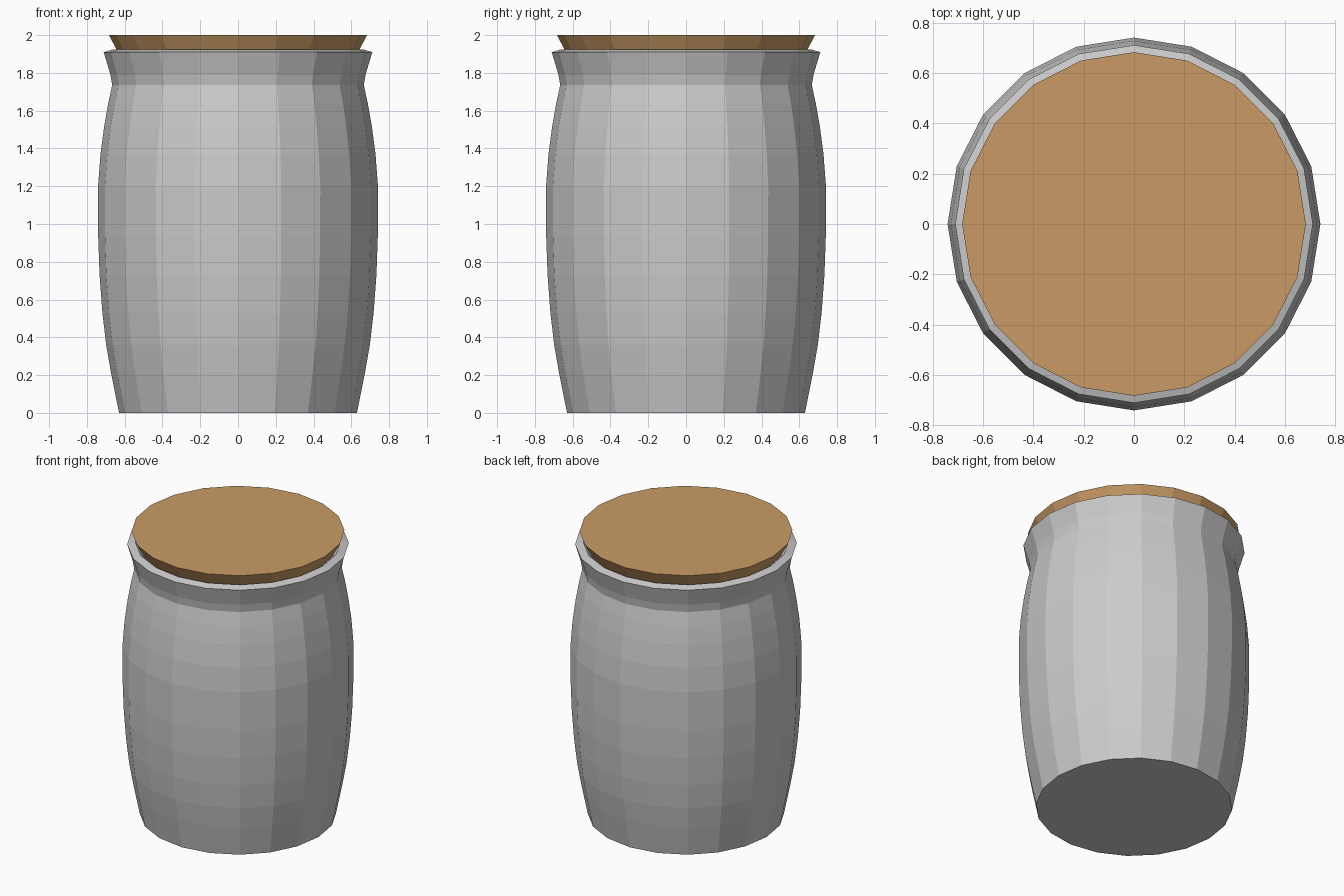
import bpy, bmesh, math

if "Cube" in bpy.data.objects:
    bpy.data.objects.remove(bpy.data.objects["Cube"])

SIDES = 20


def lathe(name, profile):
    """Spin (radius, height) points into a capped, flat-faced solid."""
    bm = bmesh.new()
    rings = []
    for r, z in profile:
        rings.append([bm.verts.new((r * math.cos(math.tau * i / SIDES),
                                    r * math.sin(math.tau * i / SIDES), z))
                      for i in range(SIDES)])
    for low, high in zip(rings, rings[1:]):
        for i in range(SIDES):
            j = (i + 1) % SIDES
            bm.faces.new((low[i], low[j], high[j], high[i]))
    bm.faces.new(rings[0][::-1])
    bm.faces.new(rings[-1])
    mesh = bpy.data.meshes.new(name)
    bm.to_mesh(mesh)
    bm.free()
    obj = bpy.data.objects.new(name, mesh)
    bpy.context.collection.objects.link(obj)
    return obj


# Bulging jar body with pinched neck and flared rim
lathe("jar_body", [
    (0.63, 0.0), (0.672, 0.21), (0.698, 0.36), (0.718, 0.53), (0.733, 0.73),
    (0.74, 0.93), (0.741, 1.2), (0.728, 1.37), (0.708, 1.52), (0.687, 1.64),
    (0.666, 1.735), (0.675, 1.79), (0.711, 1.91), (0.66, 1.925), (0.635, 1.9)])

# Tapered cork stopper
cork = lathe("cork_lid", [(0.62, 1.88), (0.683, 2.0)])
mat = bpy.data.materials.new("cork")
mat.diffuse_color = (0.59, 0.33, 0.13, 1)
mat.use_nodes = True
mat.node_tree.nodes["Principled BSDF"].inputs["Base Color"].default_value = mat.diffuse_color
cork.data.materials.append(mat)
